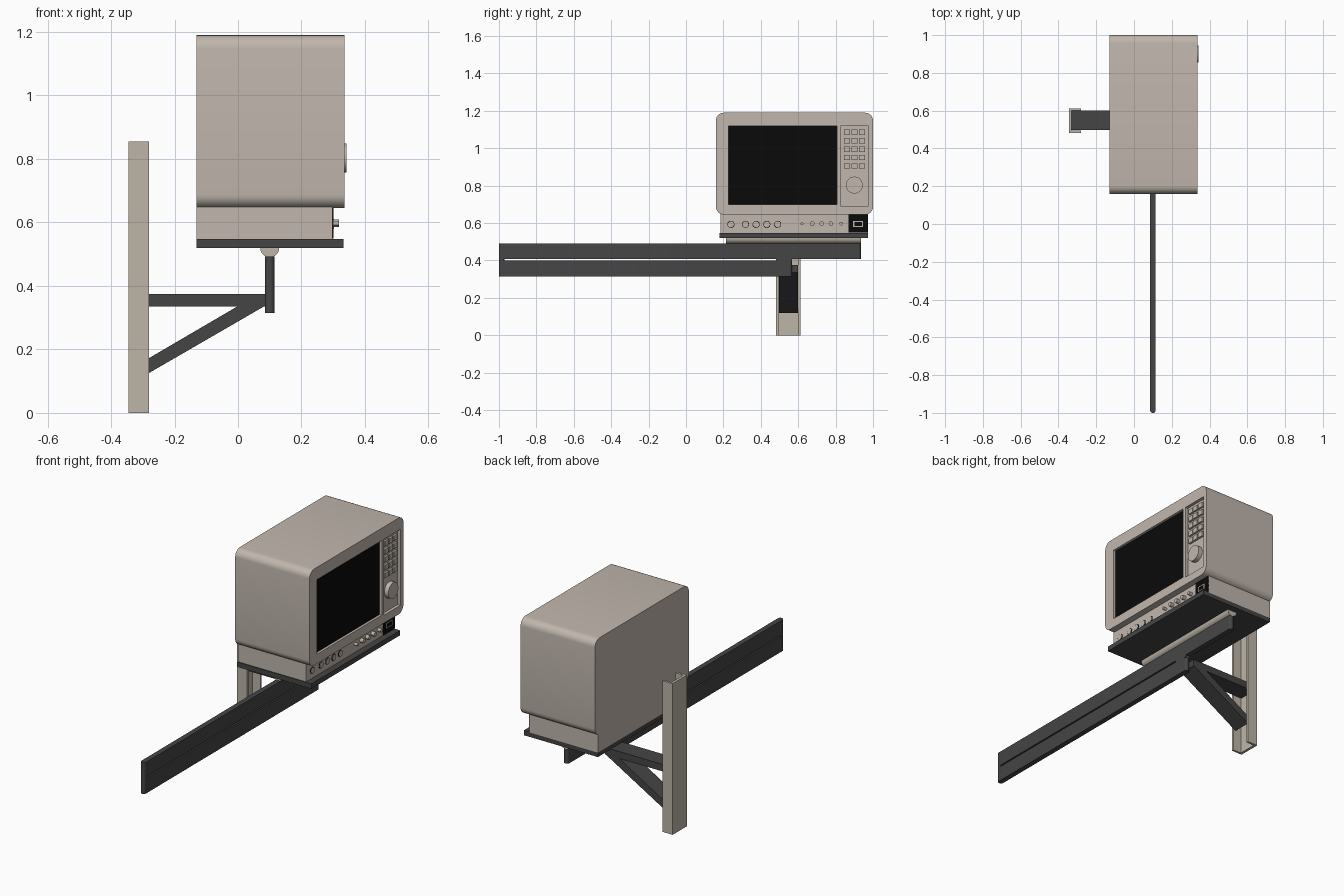
import bpy, bmesh, math
from mathutils import Matrix

cube = bpy.data.objects.get("Cube")
if cube:
    bpy.data.objects.remove(cube, do_unlink=True)


def material(name, r, g, b):
    m = bpy.data.materials.new(name)
    m.use_nodes = True
    m.diffuse_color = (r, g, b, 1)
    m.node_tree.nodes["Principled BSDF"].inputs["Base Color"].default_value = (r, g, b, 1)
    return m


beige = material("warm beige", 0.53, 0.47, 0.42)
stone = material("stone beige", 0.51, 0.46, 0.39)
steel = material("dark grey", 0.06, 0.06, 0.06)
black = material("black", 0.003, 0.003, 0.003)


def finish(bm, name, mat, smooth=False):
    bmesh.ops.recalc_face_normals(bm, faces=bm.faces)
    me = bpy.data.meshes.new(name)
    bm.to_mesh(me)
    bm.free()
    me.materials.append(mat)
    ob = bpy.data.objects.new(name, me)
    bpy.context.collection.objects.link(ob)
    if smooth:
        bpy.ops.object.select_all(action='DESELECT')
        ob.select_set(True)
        bpy.context.view_layer.objects.active = ob
        bpy.ops.object.shade_smooth_by_angle(angle=math.radians(35))
    return ob


def box(name, mat, x, y, z, radius=0, axis=0):
    """Box from three ranges; a radius rounds the edges that run along axis."""
    bm = bmesh.new()
    bmesh.ops.create_cube(bm, size=1)
    for v in bm.verts:
        for i, (lo, hi) in enumerate((x, y, z)):
            v.co[i] = lo + (v.co[i] + 0.5) * (hi - lo)
    if radius:
        edges = [e for e in bm.edges
                 if abs((e.verts[0].co - e.verts[1].co).normalized()[axis]) > 0.9]
        bmesh.ops.bevel(bm, geom=edges, offset=radius, segments=6, profile=0.5,
                        affect='EDGES')
    return finish(bm, name, mat, radius > 0)


def disc(name, mat, x0, x1, y, z, r, sides=32):
    """Round knob or button lying along x."""
    bm = bmesh.new()
    bmesh.ops.create_cone(bm, cap_ends=True, segments=sides, radius1=r, radius2=r,
                          depth=x1 - x0,
                          matrix=Matrix.Translation(((x0 + x1) / 2, y, z))
                          @ Matrix.Rotation(math.pi / 2, 4, 'Y'))
    return finish(bm, name, mat, True)


def prism(name, mat, points, y0, y1, smooth=False):
    """Outline in x and z, extruded along y."""
    bm = bmesh.new()
    face = bm.faces.new([bm.verts.new((x, y0, z)) for x, z in points])
    ext = bmesh.ops.extrude_face_region(bm, geom=[face])
    moved = [g for g in ext["geom"] if isinstance(g, bmesh.types.BMVert)]
    bmesh.ops.translate(bm, verts=moved, vec=(0, y1 - y0, 0))
    return finish(bm, name, mat, smooth)


def cut(target, cutter):
    mod = target.modifiers.new("recess", 'BOOLEAN')
    mod.operation = 'DIFFERENCE'
    mod.solver = 'EXACT'
    mod.object = cutter
    bpy.ops.object.select_all(action='DESELECT')
    bpy.context.view_layer.objects.active = target
    target.select_set(True)
    bpy.ops.object.modifier_apply(modifier=mod.name)
    bpy.data.objects.remove(cutter, do_unlink=True)


# Cabinet with recessed screen and control panel
FACE, FLOOR = 0.335, 0.317
screen_y, screen_z = (0.228, 0.807), (0.698, 1.12)
panel_y, panel_z = (0.825, 0.975), (0.69, 1.12)
cabinet = box("cabinet", beige, (-0.13, FACE), (0.16, 1.0), (0.645, 1.19), 0.042)
for y, z in ((screen_y, screen_z), (panel_y, panel_z)):
    cut(cabinet, box("cutter", beige, (FLOOR, FACE + 0.1), y, z))
box("screen", black, (FLOOR - 0.004, FLOOR + 0.004), screen_y, screen_z)

# Panel buttons and large dial
for row in range(5):
    z = 1.085 - row * 0.045
    for col in range(3):
        y = 0.86 + col * 0.04
        box("panel_button", beige, (FLOOR - 0.004, FACE - 0.006),
            (y - 0.016, y + 0.016), (z - 0.014, z + 0.014))
disc("dial", beige, FLOOR - 0.004, 0.342, 0.9, 0.803, 0.045, 48)

# Lower control strip
STRIP = 0.297
box("control_strip", beige, (-0.13, STRIP), (0.185, 0.973), (0.545, 0.65))
for y in (0.24, 0.318, 0.375, 0.432, 0.49):
    disc("socket_rim", black, STRIP - 0.004, STRIP + 0.002, y, 0.593, 0.019)
    disc("socket_cap", beige, STRIP - 0.004, STRIP + 0.004, y, 0.593, 0.016)
for y, r in ((0.62, 0.008), (0.675, 0.012), (0.725, 0.012), (0.775, 0.012), (0.83, 0.01)):
    disc("strip_knob", beige, STRIP - 0.004, 0.318, y, 0.597, r, 24)
box("display", black, (STRIP - 0.004, STRIP + 0.004), (0.87, 0.973), (0.55, 0.645))
box("display_frame", beige, (STRIP, STRIP + 0.006), (0.893, 0.947), (0.58, 0.61))
box("display_window", black, (STRIP, STRIP + 0.008), (0.9, 0.94), (0.585, 0.605))

# Base plate and half-round runner
box("base_plate", steel, (-0.13, 0.333), (0.18, 0.973), (0.52, 0.548))
arc = [(0.1 + 0.03 * math.cos(a), 0.52 - 0.03 * math.sin(a))
       for a in (math.pi * i / 12 for i in range(13))]
prism("runner", stone, arc, 0.215, 0.935, True)

# Sliding beams with rounded edges, joined at the far end
box("upper_beam", steel, (0.085, 0.115), (-1.0, 0.935), (0.408, 0.492), 0.014, 2)
box("lower_beam", steel, (0.085, 0.115), (-1.0, 0.567), (0.315, 0.4), 0.014, 2)
box("beam_link", steel, (0.085, 0.115), (-1.0, -0.97), (0.395, 0.412), 0.014, 2)
box("beam_block", steel, (0.085, 0.115), (0.482, 0.567), (0.395, 0.412))

# Wall bracket: arm and diagonal brace
box("bracket_arm", steel, (-0.33, 0.088), (0.497, 0.6), (0.335, 0.375))
brace = [(-0.29, 0.12), (0.085, 0.337), (0.075, 0.36), (0.04, 0.36), (-0.29, 0.167)]
prism("bracket_brace", steel, brace, 0.497, 0.6)

# Channel post, open toward the bracket
box("post_web", stone, (-0.345, -0.33), (0.482, 0.612), (0, 0.855))
for name, y in (("post_front_flange", 0.482), ("post_back_flange", 0.6)):
    box(name, stone, (-0.345, -0.28), (y, y + 0.012), (0, 0.855))
